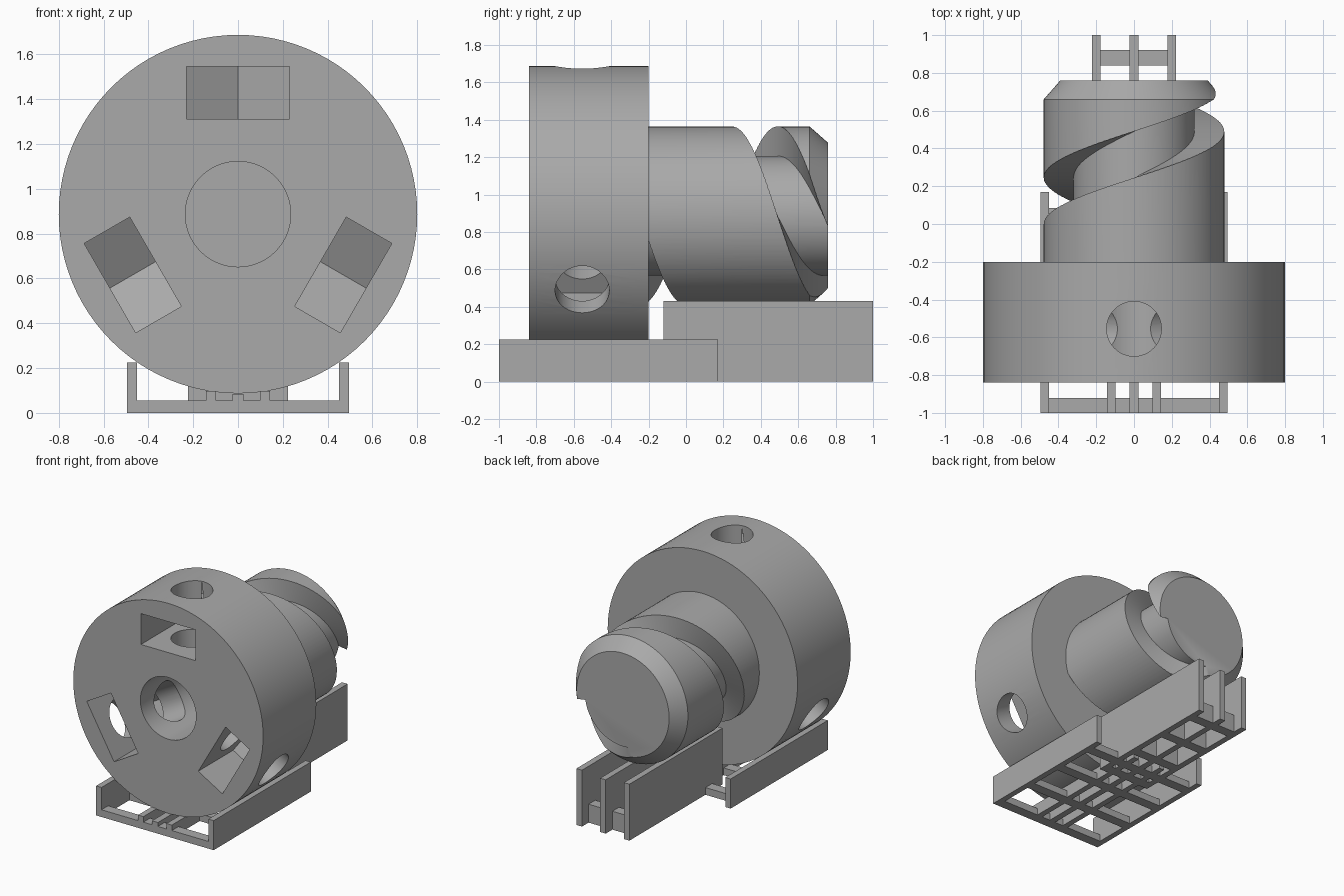
import bpy
import bmesh
from math import sin, cos, pi, tau, radians
from mathutils import Matrix, Vector

cube = bpy.data.objects.get("Cube")
if cube:
    bpy.data.objects.remove(cube, do_unlink=True)

GREY = bpy.data.materials.new("grey plastic")
GREY.use_nodes = True
GREY.diffuse_color = (0.4, 0.4, 0.4, 1)
GREY.node_tree.nodes["Principled BSDF"].inputs["Base Color"].default_value = (0.4, 0.4, 0.4, 1)

AXIS_Z = 0.887
SIDES = 96


def finish(bm, name):
    bmesh.ops.recalc_face_normals(bm, faces=bm.faces)
    mesh = bpy.data.meshes.new(name)
    bm.to_mesh(mesh)
    bm.free()
    mesh.materials.append(GREY)
    obj = bpy.data.objects.new(name, mesh)
    bpy.context.collection.objects.link(obj)
    return obj


def sweep(name, rings):
    """Solid skinned through equal closed rings of points, with capped ends."""
    bm = bmesh.new()
    rows = [[bm.verts.new(p) for p in ring] for ring in rings]
    n = len(rows[0])
    for a, b in zip(rows, rows[1:]):
        for i in range(n):
            j = (i + 1) % n
            bm.faces.new((a[i], a[j], b[j], b[i]))
    bm.faces.new(rows[0])
    bm.faces.new(rows[-1])
    return finish(bm, name)


def polar(r, angle, y):
    """Point about the main axis; the angle runs from the top towards +x."""
    return Vector((r * sin(angle), y, AXIS_Z + r * cos(angle)))


def turned(name, profile):
    """Round solid on the main axis from (radius, y) pairs."""
    return sweep(name, [[polar(r, tau * i / SIDES, y) for i in range(SIDES)] for r, y in profile])


def cut(obj, cutters):
    for c in cutters:
        mod = obj.modifiers.new("cut", "BOOLEAN")
        mod.operation = "DIFFERENCE"
        mod.solver = "EXACT"
        mod.object = c
    bpy.context.view_layer.update()
    graph = bpy.context.evaluated_depsgraph_get()
    mesh = bpy.data.meshes.new_from_object(obj.evaluated_get(graph))
    obj.modifiers.clear()
    obj.data = mesh
    for c in cutters:
        bpy.data.objects.remove(c, do_unlink=True)


def smooth(obj):
    bpy.ops.object.select_all(action="DESELECT")
    obj.select_set(True)
    bpy.context.view_layer.objects.active = obj
    bpy.ops.object.shade_smooth_by_angle(angle=radians(30))


def bars(name, boxes):
    """Several boxes, each (x0, x1, y0, y1, height), standing on the ground."""
    bm = bmesh.new()
    for x0, x1, y0, y1, h in boxes:
        m = Matrix.Translation(((x0 + x1) / 2, (y0 + y1) / 2, h / 2)) @ Matrix.Diagonal((x1 - x0, y1 - y0, h, 1))
        bmesh.ops.create_cube(bm, size=1, matrix=m)
    return finish(bm, name)


# Wheel with a blind bore, three radial screw holes and three nut pockets
HOLE_Y = -0.555
wheel = turned("wheel", [(0.8, -0.84), (0.8, -0.2)])
cutters = [turned("bore_cutter", [(0.235, -0.9), (0.235, -0.22)])]
pocket = [(-0.23, -0.9), (0.23, -0.9), (0.23, -0.42), (0, -0.289), (-0.23, -0.42)]
circle = [(0.145 * cos(tau * i / 48), HOLE_Y + 0.145 * sin(tau * i / 48)) for i in range(48)]
for k in range(3):
    a = k * tau / 3
    side = Vector((cos(a), 0, -sin(a)))
    for name, outline, r0, r1 in (("hole_cutter", circle, 0.01, 0.95), ("pocket_cutter", pocket, 0.425, 0.66)):
        cutters.append(sweep(name, [[polar(r, a, y) + side * t for t, y in outline] for r in (r0, r1)]))
cut(wheel, cutters)
smooth(wheel)

# Shaft with a chamfered end and one square helical groove
PITCH, WIDTH = 0.98, 0.245
shaft = turned("grooved_shaft", [(0.478, -0.21), (0.478, 0.66), (0.39, 0.76)])
rings = []
for i in range(int(-0.8 * SIDES), int(0.68 * SIDES)):
    f = (i + 0.5) / SIDES
    y = 0.245 + PITCH * f
    rings.append([polar(r, tau * f, y + dy) for r, dy in ((0.32, 0), (0.6, 0), (0.6, WIDTH), (0.32, WIDTH))])
cut(shaft, [sweep("groove_cutter", rings)])
smooth(shaft)

# Low cradle under the wheel: side walls, ribs and cross bars
Y0, Y1 = -1.0, 0.17
boxes = [(-0.025, 0.025, Y0, Y1, 0.085)]
for s in (-1, 1):
    for x, h in ((0.4725, 0.225), (0.12, 0.097)):
        boxes.append((s * x - 0.0225, s * x + 0.0225, Y0, Y1, h))
for k in range(4):
    y = Y0 + k * 0.335
    boxes.append((-0.48, 0.48, y, y + 0.08, 0.055))
bars("wheel_cradle", boxes)

# Tall cradle under the shaft: three walls joined by cross bars
boxes = [(x - 0.0235, x + 0.0235, -0.12, 1.0, h) for x, h in ((-0.2, 0.43), (0, 0.41), (0.2, 0.43))]
for k in range(4):
    y = -0.12 + k * 0.32
    boxes.append((-0.2, 0.2, y, y + 0.08, 0.14))
bars("shaft_cradle", boxes)
